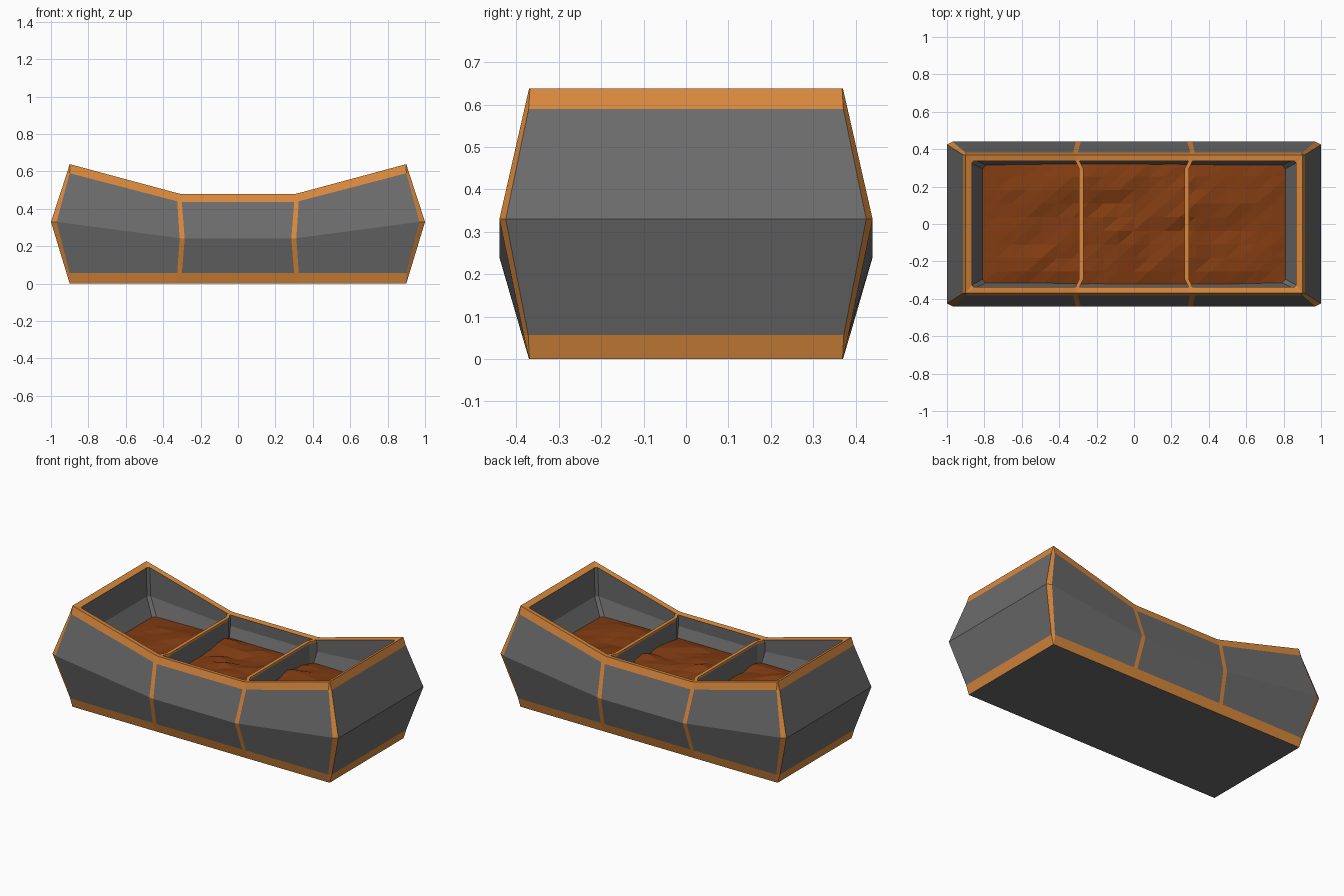
import bpy, random
from mathutils import Vector, noise

if "Cube" in bpy.data.objects:
    bpy.data.objects.remove(bpy.data.objects["Cube"])

random.seed(4)


def material(name, rgb):
    m = bpy.data.materials.new(name)
    m.diffuse_color = (*rgb, 1)
    m.use_nodes = True
    m.node_tree.nodes["Principled BSDF"].inputs["Base Color"].default_value = m.diffuse_color
    return m


ORANGE = material("orange_trim", (0.70, 0.25, 0.045))
GREY = material("dark_grey", (0.15, 0.15, 0.15))
SOIL = material("brown_soil", (0.22, 0.045, 0.006))


def make(name, verts, faces, mat):
    used = sorted({i for f in faces for i in f})
    remap = {v: k for k, v in enumerate(used)}
    me = bpy.data.meshes.new(name)
    me.from_pydata([verts[i] for i in used], [], [[remap[i] for i in f] for f in faces])
    me.validate()
    me.materials.append(mat)
    ob = bpy.data.objects.new(name, me)
    bpy.context.collection.objects.link(ob)
    return ob


# One quarter of the hull per level: inner rib edge, outer rib edge, corner (long side), corner (end)
LEVELS = [
    [(.30, .37, 0), (.325, .37, 0), (.899, .37, 0), (.90, .369, 0)],
    [(.30, .387, .057), (.325, .387, .057), (.90, .383, .057), (.917, .372, .057)],
    [(.285, .44, .24), (.312, .44, .243), (.97, .44, .33), (1.0, .425, .33)],
    [(.30, .383, .435), (.325, .383, .44), (.90, .381, .59), (.915, .371, .59)],
    [(.295, .37, .478), (.315, .37, .481), (.898, .37, .638), (.90, .368, .638)],
    [(.29, .338, .473), (.31, .338, .476), (.855, .338, .622), (.867, .326, .622)],
    [(.29, .342, .40), (.31, .342, .40), (.85, .342, .44), (.866, .325, .44)],
    [(.29, .300, .28), (.31, .300, .28), (.76, .300, .28), (.78, .280, .28)],
]


def full_ring(q):
    def side(sx, sy, pts):
        return [(sx * x, sy * y, z) for x, y, z in pts]
    return (side(1, -1, q) + side(1, 1, q[::-1]) + side(-1, 1, q) + side(-1, -1, q[::-1]))


verts = [p for q in LEVELS for p in full_ring(q)]
N = 16
panels, trim, inner = [], [], []
for l in range(len(LEVELS) - 1):
    for j in range(N):
        k = (j + 1) % N
        face = (l * N + j, l * N + k, (l + 1) * N + k, (l + 1) * N + j)
        if l >= 5:
            inner.append(face)
        elif l in (0, 3, 4) or j % 2 == 0:
            trim.append(face)
        else:
            panels.append(face)

# Hull parts
make("outer_panels", verts, panels, GREY)
make("frame_trim", verts, trim, ORANGE)
make("inner_walls", verts, inner, GREY)
make("base_plate", verts, [tuple(range(N))[::-1]], GREY)


# Extruded plan outline
def prism(name, outline, z0, z1, mat):
    n = len(outline)
    v = [(x, y, z) for z in (z0, z1) for x, y in outline]
    f = [tuple(range(n))[::-1], tuple(range(n, 2 * n))]
    f += [(i, (i + 1) % n, n + (i + 1) % n, n + i) for i in range(n)]
    return make(name, v, f, mat)


# Dividers with ends that flare towards the ribs
spine = [(.305, -.345), (.298, -.328), (.282, -.295), (.282, .295), (.298, .328), (.305, .345)]
for label, s in (("left", -1), ("right", 1)):
    h = .011
    right = [(s * x + h, y) for x, y in spine]
    left = [(s * x - h, y) for x, y in spine[::-1]]
    prism(label + "_divider", right + left, .27, .462, GREY)
    prism(label + "_divider_cap", right + left, .462, .475, ORANGE)

# Lumpy soil surface
nx, ny = 20, 9
sv, sf = [], []
for j in range(ny + 1):
    for i in range(nx + 1):
        u, v = 2 * i / nx - 1, 2 * j / ny - 1
        x, y = .82 * u, .325 * v
        edge = (1 - abs(u) ** 4) * (1 - abs(v) ** 4)
        lump = .03 * noise.noise(Vector((x * 4, y * 6, 1.7))) + random.uniform(-.01, .01)
        sv.append((x, y, .335 + edge * (.02 + lump)))
for j in range(ny):
    for i in range(nx):
        a = j * (nx + 1) + i
        b, c, d = a + 1, a + nx + 2, a + nx + 1
        sf += [(a, b, c), (a, c, d)]
make("soil", sv, sf, SOIL)
